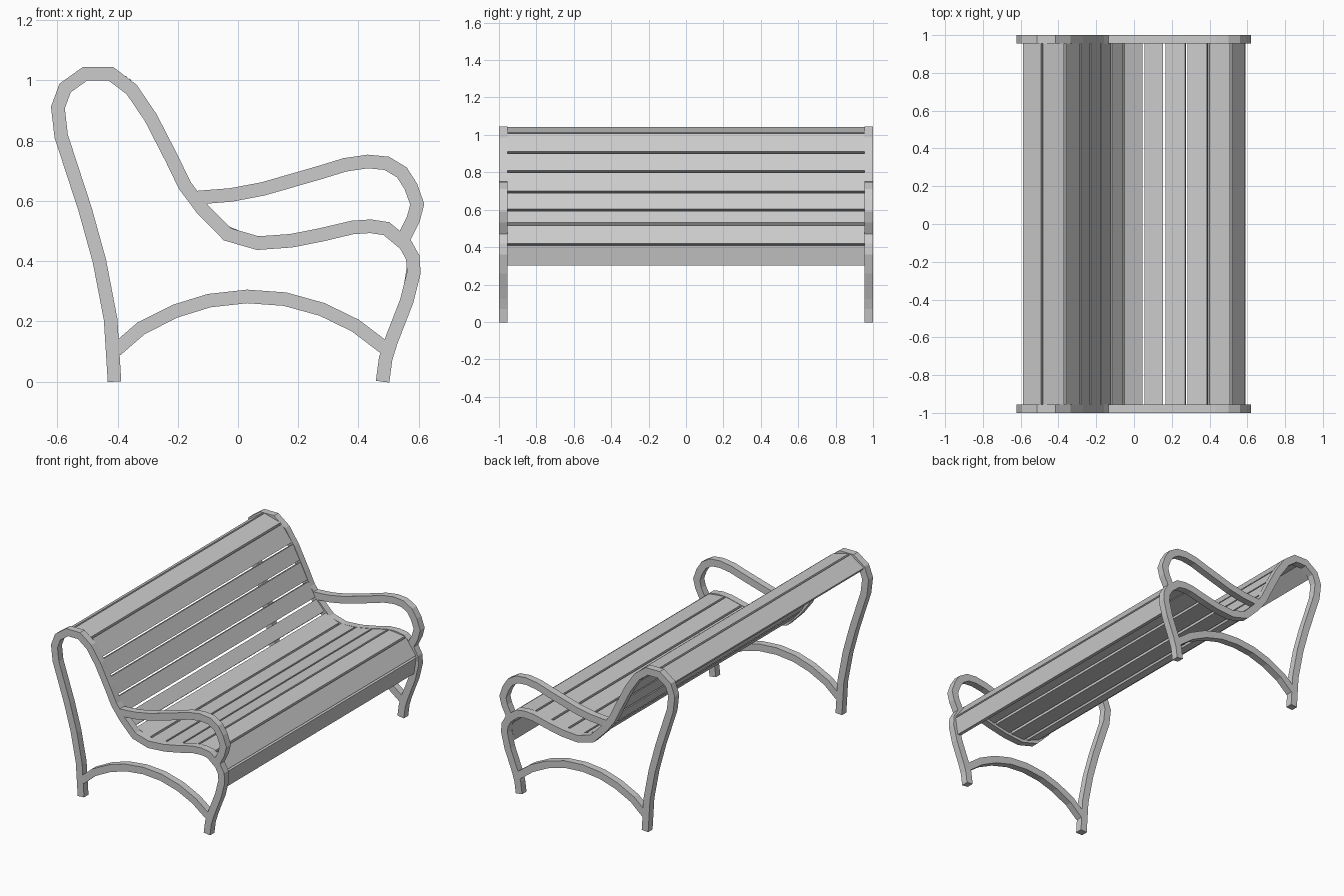
import bpy
import bmesh
from mathutils import Vector

cube = bpy.data.objects.get("Cube")
if cube:
    bpy.data.objects.remove(cube, do_unlink=True)

grey = bpy.data.materials.new("plain grey")
grey.use_nodes = True
grey.diffuse_color = (0.6, 0.6, 0.6, 1)
grey.node_tree.nodes["Principled BSDF"].inputs["Base Color"].default_value = grey.diffuse_color

HALF_LENGTH = 1.0
FRAME_DEPTH = 0.045
BAR_WIDTH = 0.045
SLAT_THICKNESS = 0.026
SLAT_GAP = 0.013


def right_normal(direction):
    """Normal on the right-hand side of a direction in the x-z plane."""
    return Vector((direction.y, -direction.x)).normalized()


def make_bar(name, path, width, y_start, y_end):
    """Sweep a rectangular section along a mitred path in the x-z plane."""
    points = [Vector(p) for p in path]
    normals = [right_normal(b - a) for a, b in zip(points, points[1:])]
    bm = bmesh.new()
    rings = []
    for i, point in enumerate(points):
        before = normals[max(i - 1, 0)]
        after = normals[min(i, len(normals) - 1)]
        mitre = (before + after).normalized()
        offset = mitre * (width / 2) / mitre.dot(after)
        inner, outer = point + offset, point - offset
        section = ((outer, y_start), (inner, y_start), (inner, y_end), (outer, y_end))
        rings.append([bm.verts.new((p.x, y, p.y)) for p, y in section])
    for ring, following in zip(rings, rings[1:]):
        for k in range(4):
            n = (k + 1) % 4
            bm.faces.new((ring[k], ring[n], following[n], following[k]))
    bm.faces.new(rings[0])
    bm.faces.new(rings[-1])
    bmesh.ops.recalc_face_normals(bm, faces=bm.faces[:])
    mesh = bpy.data.meshes.new(name)
    bm.to_mesh(mesh)
    bm.free()
    mesh.materials.append(grey)
    obj = bpy.data.objects.new(name, mesh)
    bpy.context.collection.objects.link(obj)
    return obj


# Continuous bar: back leg, top of the backrest, seat, front leg
main_path = [
    (-.41, 0), (-.423, .207), (-.46, .4), (-.507, .57), (-.587, .815),
    (-.598, .91), (-.574, .975), (-.507, 1.023), (-.423, 1.023), (-.353, .97),
    (-.29, .877), (-.22, .741), (-.177, .652), (-.118, .573), (-.035, .489),
    (.066, .46), (.177, .468), (.274, .487), (.38, .512), (.44, .516),
    (.493, .508), (.556, .456), (.58, .413), (.584, .363), (.56, .267),
    (.507, .131), (.49, .075), (.48, 0),
]

# Curved armrest
arm_path = [
    (-.15, .61), (-.023, .62), (.083, .64), (.274, .695), (.355, .72),
    (.431, .731), (.494, .725), (.544, .695), (.574, .648), (.595, .589),
    (.582, .539), (.552, .48),
]

# Arched brace between the legs
brace_path = [
    (-.405, .105), (-.322, .177), (-.209, .234), (-.096, .269), (.03, .283),
    (.156, .274), (.279, .24), (.39, .186), (.49, .11),
]

# The same side frame at both ends of the bench
for end, sign in (("front", -1), ("back", 1)):
    y_outer = sign * HALF_LENGTH
    y_inner = sign * (HALF_LENGTH - FRAME_DEPTH)
    for part, path in (("side_frame", main_path), ("armrest", arm_path),
                       ("leg_brace", brace_path)):
        make_bar(f"{end}_{part}", path, BAR_WIDTH, y_outer, y_inner)

# Boundaries between neighbouring slats, along the outer face of the frame
slat_edges = [
    (-.592, .976), (-.488, 1.045), (-.363, 1.012), (-.283, .905), (-.23, .805),
    (-.175, .695), (-.12, .598), (-.055, .526), (.05, .482), (.16, .487),
    (.277, .508), (.392, .535), (.514, .522), (.592, .415), (.573, .295),
]

# Flat slats filling the backrest and seat
slat_end = HALF_LENGTH - FRAME_DEPTH
for number, (a, b) in enumerate(zip(slat_edges, slat_edges[1:]), start=1):
    start, stop = Vector(a), Vector(b)
    along = (stop - start).normalized()
    inset = right_normal(along) * SLAT_THICKNESS / 2
    trim = along * SLAT_GAP / 2
    make_bar(f"slat_{number}", (start + trim + inset, stop - trim + inset),
             SLAT_THICKNESS, -slat_end, slat_end)
